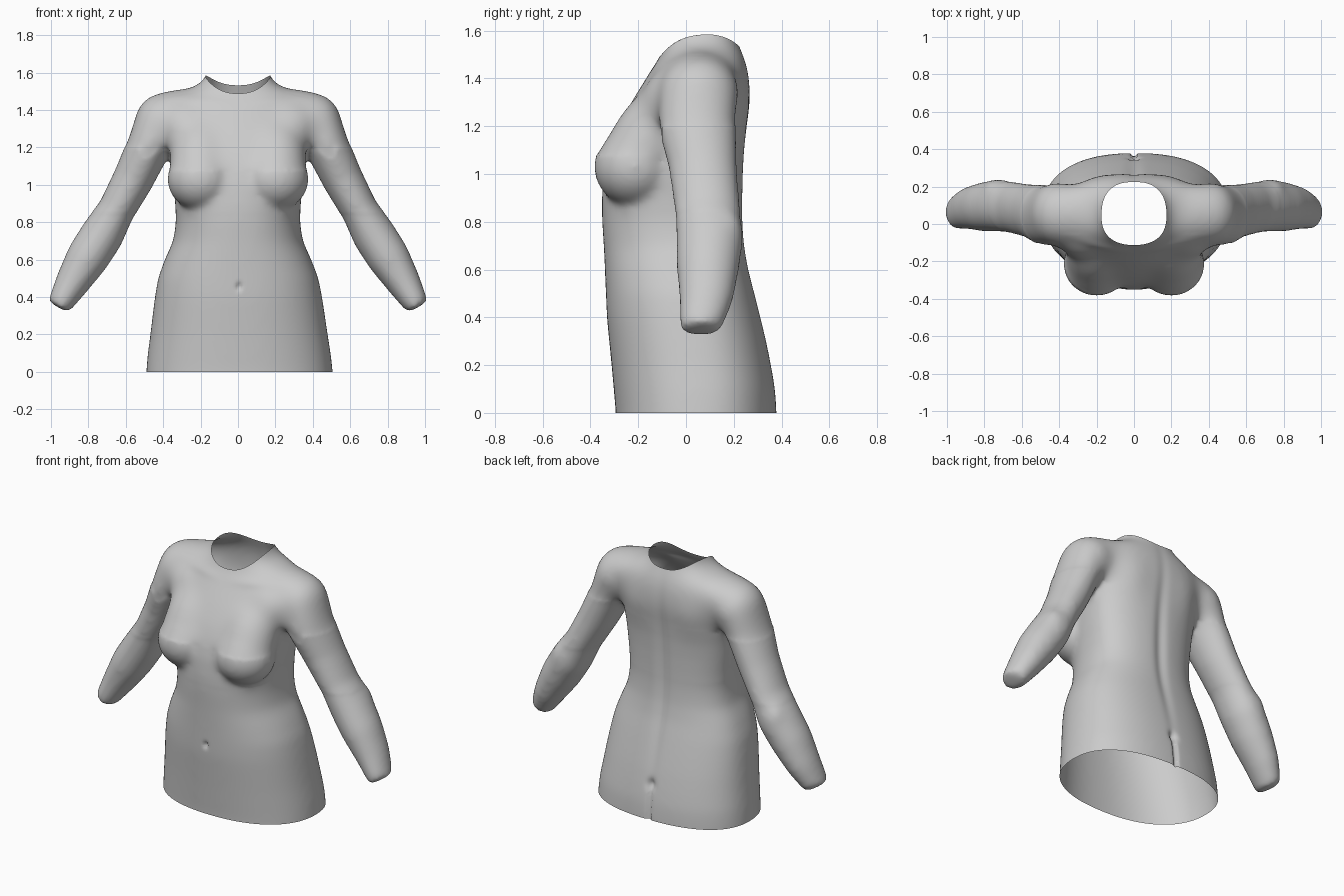
import bpy, bmesh, math
from mathutils import Vector, Matrix

if "Cube" in bpy.data.objects:
    bpy.data.objects.remove(bpy.data.objects["Cube"])

SEG = 48
bm = bmesh.new()


def loft(rings):
    """Skin a list of closed point rings and cap both ends."""
    vs = [[bm.verts.new(p) for p in r] for r in rings]
    for a, b in zip(vs, vs[1:]):
        for i in range(len(a)):
            j = (i + 1) % len(a)
            bm.faces.new((a[i], a[j], b[j], b[i]))
    bm.faces.new(vs[0][::-1])
    bm.faces.new(vs[-1])


def power(v, e):
    return math.copysign(abs(v) ** e, v)


def torso_ring(z, w, front, back, mid):
    pts = []
    for i in range(SEG):
        a = 2 * math.pi * i / SEG
        c, s = math.cos(a), math.sin(a)
        e = 0.85 if s > 0 else 0.88
        depth = back - mid if s > 0 else mid - front
        shift = 0.008 * max(0, 1 - z / 0.6)
        pts.append((w * power(c, e) + shift, mid + depth * power(s, e), z))
    return pts


def ball(centre, radii, tilt=0):
    m = Matrix.Translation(centre) @ Matrix.Rotation(tilt, 4, 'X') @ Matrix.Diagonal((*radii, 1))
    bmesh.ops.create_icosphere(bm, subdivisions=4, radius=1, matrix=m)


# Trunk: height, half width, front, back, depth of the widest point
loft([torso_ring(*r) for r in (
    (-0.25, 0.51, -0.29, 0.38, 0.06), (0.00, 0.50, -0.294, 0.38, 0.06),
    (0.10, 0.49, -0.303, 0.374, 0.06), (0.20, 0.475, -0.312, 0.357, 0.05),
    (0.30, 0.462, -0.322, 0.337, 0.04), (0.40, 0.448, -0.332, 0.313, 0.03),
    (0.50, 0.43, -0.336, 0.288, 0.02), (0.60, 0.393, -0.34, 0.262, 0.02),
    (0.70, 0.347, -0.345, 0.245, 0.02), (0.80, 0.332, -0.352, 0.238, 0.02),
    (0.90, 0.336, -0.352, 0.238, 0.02), (1.00, 0.347, -0.345, 0.24, 0.02),
    (1.10, 0.355, -0.325, 0.245, 0.03), (1.20, 0.37, -0.285, 0.255, 0.04),
    (1.30, 0.39, -0.23, 0.272, 0.05), (1.40, 0.40, -0.168, 0.268, 0.06),
    (1.46, 0.37, -0.13, 0.256, 0.06), (1.50, 0.30, -0.102, 0.242, 0.06),
    (1.535, 0.21, -0.092, 0.225, 0.06), (1.59, 0.166, -0.09, 0.207, 0.06),
    (1.75, 0.155, -0.09, 0.20, 0.06))])

# Arms: x, y, z, half thickness seen from the front, half depth
ARM = ((0.30, 0.06, 1.41, 0.09, 0.13), (0.425, 0.055, 1.335, 0.14, 0.17),
       (0.48, 0.045, 1.20, 0.119, 0.165), (0.56, 0.07, 1.03, 0.11, 0.144),
       (0.65, 0.088, 0.865, 0.10, 0.138), (0.725, 0.10, 0.735, 0.118, 0.143),
       (0.805, 0.092, 0.61, 0.117, 0.134), (0.89, 0.085, 0.47, 0.093, 0.115),
       (0.962, 0.06, 0.345, 0.066, 0.09))
for side in (-1, 1):
    rings = []
    for i, (x, y, z, t, d) in enumerate(ARM):
        a, b = ARM[max(i - 1, 0)], ARM[min(i + 1, len(ARM) - 1)]
        along = Vector((b[0] - a[0], 0, b[2] - a[2])).normalized()
        across = Vector((-along.z, 0, along.x))
        ring = []
        for k in range(28):
            q = 2 * math.pi * k / 28 * side
            p = Vector((x, y, z)) + across * t * math.cos(q) + Vector((0, d * math.sin(q), 0))
            ring.append((p.x * side, p.y, p.z))
        rings.append(ring)
    loft(rings)
    # Shoulder cap, collar mass, chest muscle, elbow
    ball((0.405 * side, 0.055, 1.34), (0.15, 0.172, 0.155))
    ball((0.27 * side, 0.055, 1.39), (0.27, 0.165, 0.125))
    ball((0.27 * side, -0.02, 1.30), (0.17, 0.17, 0.16))
    ball((0.75 * side, 0.165, 0.76), (0.06, 0.072, 0.09))
    # Breast and its upper slope
    ball((0.2 * side, -0.213, 1.03), (0.178, 0.172, 0.168))
    ball((0.2 * side, -0.165, 1.13), (0.168, 0.158, 0.27), -0.5)

bmesh.ops.recalc_face_normals(bm, faces=bm.faces)
mesh = bpy.data.meshes.new("torso")
bm.to_mesh(mesh)
bm.free()
torso = bpy.data.objects.new("torso", mesh)
bpy.context.collection.objects.link(torso)

# Fuse all the masses into one skin
fuse = torso.modifiers.new("fuse", 'REMESH')
fuse.mode = 'VOXEL'
fuse.voxel_size = 0.013
bm = bmesh.new()
bm.from_object(torso, bpy.context.evaluated_depsgraph_get())
torso.modifiers.clear()


def soften(verts, times):
    for _ in range(times):
        bmesh.ops.smooth_vert(bm, verts=verts, factor=0.5,
                              use_axis_x=True, use_axis_y=True, use_axis_z=True)


# Soften all joins a little, the shoulders and upper chest much more
soften(bm.verts[:], 14)
soften([v for v in bm.verts if 1.08 < v.co.z < 1.56 and (v.co.z > 1.2 or v.co.y < -0.1)], 50)
soften([v for v in bm.verts if v.co.z < 0.85], 14)


def bump(v, centre, width):
    return math.exp(-((v - centre) / width) ** 2)


# Body details: spine groove, cleft, shoulder blades, navel, collarbones
for v in bm.verts:
    x, y, z = v.co
    if abs(x) < 0.4:
        if y > 0.1:
            v.co.y -= 0.014 * bump(x, 0, 0.035) * bump(z, 0.85, 0.5)
            v.co.y -= 0.018 * bump(x, 0, 0.012) / (1 + math.exp((z - 0.2) * 50))
            v.co.y -= 0.02 * bump(x, 0, 0.025) * bump(z, 0.21, 0.03)
            v.co.y += 0.008 * bump(abs(x), 0.2, 0.09) * bump(z, 1.25, 0.12)
        elif y < -0.05:
            v.co.y += 0.022 * bump(x, 0.005, 0.011) * bump(z, 0.455, 0.018)
            v.co.y -= 0.006 * bump(abs(x), 0.2, 0.13) * bump(z, 1.45 + 0.1 * (abs(x) - 0.2), 0.025)


def neck_line(x, y):
    return 1.49 + 0.13 * (y + 0.1) + 0.068 * abs(x / 0.17) ** 2.4


def trim(co, no):
    geom = bm.verts[:] + bm.edges[:] + bm.faces[:]
    bmesh.ops.bisect_plane(bm, geom=geom, plane_co=co, plane_no=no, clear_outer=True)


# Open the waist end, then the neck along its dipped rim
trim((0, 0, 0), (0, 0, -1))
for v in bm.verts:
    v.co.z -= neck_line(v.co.x, v.co.y)
trim((0, 0, 0), (0, 0, 1))
for v in bm.verts:
    v.co.z += neck_line(v.co.x, v.co.y)

for f in bm.faces:
    f.smooth = True
bm.to_mesh(mesh)
bm.free()

skin = bpy.data.materials.new("plain grey")
skin.diffuse_color = (0.6, 0.6, 0.6, 1)
skin.use_nodes = True
skin.node_tree.nodes["Principled BSDF"].inputs["Base Color"].default_value = skin.diffuse_color
mesh.materials.clear()
mesh.materials.append(skin)
